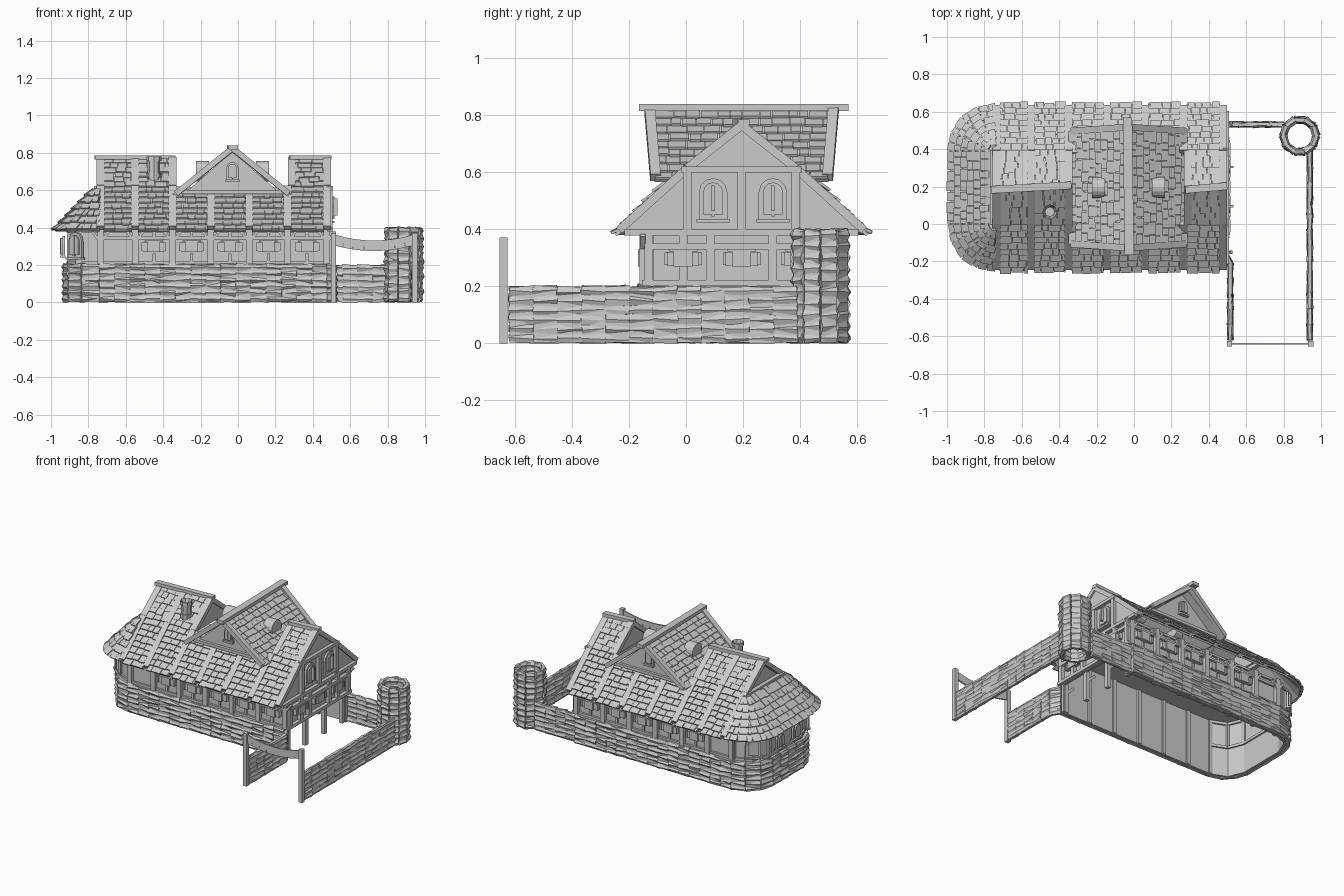
import bpy, bmesh, random
from math import pi, sin, cos, radians
from mathutils import Matrix, Vector

random.seed(4)
if "Cube" in bpy.data.objects:
    bpy.data.objects.remove(bpy.data.objects["Cube"])

grey = bpy.data.materials.new("plain grey")
grey.use_nodes = True
COLOUR = (0.6, 0.6, 0.6, 1)
grey.diffuse_color = COLOUR
grey.node_tree.nodes["Principled BSDF"].inputs["Base Color"].default_value = COLOUR

MID = 0.195                                   # depth of the main ridge
RIBS = [-0.735, -0.55, -0.35, -0.145, 0.06, 0.265, 0.475]
EAVE, KNEE, PEAK = (0.445, 0.385), (0.19, 0.615), (0, 0.765)
I = Matrix.Identity(4)


def finish(name, bm):
    mesh = bpy.data.meshes.new(name)
    bmesh.ops.recalc_face_normals(bm, faces=bm.faces)
    bm.to_mesh(mesh)
    bm.free()
    mesh.materials.append(grey)
    obj = bpy.data.objects.new(name, mesh)
    bpy.context.collection.objects.link(obj)


def box(bm, m, centre, size):
    bmesh.ops.create_cube(bm, size=1, matrix=m @ Matrix.Translation(centre) @ Matrix.Diagonal((*size, 1)))


def beam(bm, a, b, w, h):
    a, b = Vector(a), Vector(b)
    rot = (b - a).to_track_quat('X', 'Z').to_matrix().to_4x4()
    box(bm, Matrix.Translation((a + b) / 2) @ rot, (0, 0, 0), ((b - a).length, w, h))


def axes(origin, x, y, z):
    m = Matrix((x, y, z)).transposed().to_4x4()
    m.translation = origin
    return m


def prism(bm, points, offset):
    face = bm.faces.new([bm.verts.new(p) for p in points])
    ext = bmesh.ops.extrude_face_region(bm, geom=[face], use_keep_orig=True)
    bmesh.ops.translate(bm, vec=offset, verts=[v for v in ext["geom"] if isinstance(v, bmesh.types.BMVert)])


def facade(x, y, degrees):
    """Wall frame: local x runs along the wall, local -y points outwards."""
    return Matrix.Translation((x, y, 0)) @ Matrix.Rotation(radians(degrees), 4, 'Z')


def stones(bm, path, height, thick, row=0.034, width=0.083):
    """Courses of rough six-sided stones around a thin core."""
    rows = round(height / row)
    for a, b in zip(path, path[1:]):
        a, b = Vector((*a, 0)), Vector((*b, 0))
        along, length = (b - a).normalized(), (b - a).length
        normal = along.cross(Vector((0, 0, 1)))
        beam(bm, a + Vector((0, 0, height / 2)), b + Vector((0, 0, height / 2)), thick * 0.6, height * 0.97)
        count = max(1, round(length / width))
        step = length / count
        for r in range(rows):
            for i in range(count):
                pos = a + along * step * (i + 0.5) + Vector((0, 0, (r + 0.5) * height / rows))
                m = axes(pos, Vector((0, 0, 1)), normal, along) @ Matrix.Diagonal(
                    (height / rows / 1.73, thick / 2, step * 1.02, 1))
                r1, r2 = random.choice(((1.1, 0.72), (0.75, 1.1), (1, 0.95)))
                made = bmesh.ops.create_cone(bm, cap_ends=True, segments=6, radius1=r1, radius2=r2,
                                             depth=1, matrix=m)
                for v in made["verts"]:
                    v.co += along * random.uniform(-0.004, 0.004) + normal * random.uniform(-0.003, 0.003)
                    v.co.z = max(0, v.co.z + random.uniform(-0.005, 0.005))


def shingles(bm, a, b, c, d, tilt=0.2, row=0.043, width=0.055):
    """Overlapping boards on the slope with lower edge a-b and upper edge d-c."""
    a, b, c, d = map(Vector, (a, b, c, d))
    normal = (b - a).cross(d - a).normalized()
    prism(bm, [a, b, c, d], -normal * 0.012)
    rows = max(1, round((d - a).length / row))
    for r in range(rows):
        t = r / rows
        left, right = a.lerp(d, t), b.lerp(c, t)
        along = right - left
        run = along.length
        along.normalize()
        up = normal.cross(along)
        high = (d - a).length / rows
        m = axes(left, along, up, normal) @ Matrix.Rotation(-tilt, 4, 'X')
        x = 0
        while x < run - 0.004:
            w = min(width * random.uniform(0.6, 1.3), run - x)
            drop = random.uniform(0, 0.008)
            box(bm, m, (x + w / 2, high / 2 - drop, 0.006 + random.uniform(0, 0.005)),
                (w - 0.003, high * 1.15, 0.009))
            x += w


def arch(bm, m, x, z, w, h):
    """Arched window: rim, raised pane, mullion and sill."""
    for s, y, t in ((1, 0.0, 0.014), (0.7, -0.012, 0.012)):
        top = z + h / 2 - w / 2
        pts = [(x - w / 2 * s, y, z - h / 2 * s), (x + w / 2 * s, y, z - h / 2 * s)]
        pts += [(x + cos(k * pi / 6) * w / 2 * s, y, top + sin(k * pi / 6) * w / 2 * s) for k in range(7)]
        prism(bm, [m @ Vector(p) for p in pts], m.to_3x3() @ Vector((0, -t, 0)))
    box(bm, m, (x, -0.02, z), (w * 0.1, 0.014, h * 0.8))
    box(bm, m, (x, -0.012, z - h / 2), (w * 1.15, 0.03, 0.012))


def small_window(bm, m, x, z=0.297):
    box(bm, m, (x, -0.006, z), (0.115, 0.02, 0.048))
    box(bm, m, (x, -0.014, z), (0.066, 0.026, 0.054))
    for s in (-1, 1):
        box(bm, m, (x + s * 0.06, -0.01, z), (0.012, 0.024, 0.045))
    box(bm, m, (x, -0.012, z + 0.03), (0.1, 0.026, 0.01))


def outline(r, steps, spread=0.17):
    """Plan of the house: straight sides and a rounded far end."""
    pts = [(0.475, MID - spread - r)]
    for y, start in ((MID - spread, 270), (MID + spread, 180)):
        pts += [(-0.74 + r * cos(radians(start - 90 * k / steps)),
                 y + r * sin(radians(start - 90 * k / steps))) for k in range(steps + 1)]
    return pts + [(0.475, MID + spread + r)]


# Stone base, yard walls and round tower
bm = bmesh.new()
stones(bm, outline(0.18, 3), 0.205, 0.042)
finish("stone_base", bm)
bm = bmesh.new()
for path in ([(0.48, -0.15), (0.515, -0.21), (0.515, -0.62)], [(0.94, -0.62), (0.94, 0.39)],
             [(0.48, 0.532), (0.8, 0.532)]):
    stones(bm, path, 0.2, 0.032)
finish("yard_walls", bm)
bm = bmesh.new()
ring = [(0.886 + 0.089 * cos(k * pi / 5), 0.472 + 0.089 * sin(k * pi / 5)) for k in range(11)]
stones(bm, ring, 0.4, 0.04, 0.04, 0.06)
finish("round_tower", bm)

# Gate posts and sagging crossbar
bm = bmesh.new()
for x in (0.51, 0.945):
    box(bm, I, (x, -0.64, 0.186), (0.028, 0.028, 0.372))
for k in range(8):
    ends = [(0.51 + 0.435 * t, -0.64, 0.335 - 0.13 * t * (1 - t)) for t in (k / 8, (k + 1) / 8)]
    beam(bm, *ends, 0.01, 0.056)
finish("gate", bm)

# Plastered walls reaching the ground behind the stones, ceiling and gable panels
bm = bmesh.new()
plan = outline(0.158, 2)
for a, b in zip(plan, plan[1:]):
    beam(bm, (*a, 0.2), (*b, 0.2), 0.014, 0.395)
beam(bm, (0.475, plan[0][1], 0.3), (0.475, plan[-1][1], 0.3), 0.014, 0.2)
prism(bm, [(*p, 0.392) for p in plan], (0, 0, 0.008))
half = [(-0.425, 0.39), (-0.185, 0.605), (0, 0.755), (0.185, 0.605), (0.425, 0.39)]
prism(bm, [(0.47, MID + y, z) for y, z in half], (0.014, 0, 0))
for x in (-0.72, -0.352, 0.282):
    prism(bm, [(x, MID + y, z) for y, z in half[1:4]], (0.012, 0, 0))
for y in (-0.05, 0.43):
    prism(bm, [(-0.29, y, 0.58), (0.23, y, 0.58), (-0.03, y, 0.805)], (0, 0.012, 0))
finish("plaster_walls", bm)

# Timber framing and windows on every side
frame, windows = bmesh.new(), bmesh.new()
for side in (-1, 1):
    m = facade(0, MID + side * 0.337, 0 if side < 0 else 180)
    for x in RIBS:
        x *= -side
        box(frame, m, (x, -0.004, 0.3), (0.034, 0.036, 0.19))
        box(frame, m, (x, 0.018, 0.196), (0.026, 0.02, 0.39))
        for s in (-1, 1):
            beam(frame, m @ Vector((x, -0.01, 0.32)), m @ Vector((x + s * 0.045, -0.01, 0.38)), 0.018, 0.014)
    for z in (0.212, 0.345, 0.382):
        box(frame, m, (side * 0.13, 0, z), (1.21, 0.024, 0.016))
    for a, b in zip(RIBS[1:], RIBS[2:]):
        small_window(windows, m, -side * (a + b) / 2)
        for z in (0.24, 0.365):
            box(frame, m, (-side * (a + b) / 2, 0, z), (0.016, 0.02, 0.04))
for a, b in zip(plan[1:-1], plan[2:-1]):
    for z in (0.212, 0.382):
        beam(frame, (*a, z), (*b, z), 0.036, 0.018)
    box(frame, I, (*b, 0.3), (0.034, 0.034, 0.19))
left = facade(-0.925, MID, -90)
for x in (-0.09, 0.09):
    arch(windows, left, x, 0.3, 0.08, 0.11)
for s, angle in ((-1, -45), (1, -135)):
    arch(windows, facade(-0.862, MID + s * 0.29, angle), 0, 0.305, 0.1, 0.14)

# Open gable end with its porch posts
m = facade(0.488, MID, 90)
for x in (-0.325, -0.205, -0.11, 0.11, 0.205, 0.325):
    box(frame, m, (x, -0.004, 0.3), (0.03, 0.028, 0.19))
for z, w in ((0.212, 0.7), (0.34, 0.66), (0.39, 0.82), (0.61, 0.42)):
    box(frame, m, (0, -0.004, z), (w, 0.03, 0.022))
for x in (-0.19, 0, 0.19):
    box(frame, m, (x, -0.004, 0.5), (0.03, 0.026, 0.21))
for x in (-0.205, 0, 0.205):
    small_window(windows, m, x)
for x in (-0.1, 0.11):
    arch(windows, m, x, 0.505, 0.1, 0.15)
    box(windows, m, (x, -0.024, 0.51), (0.012, 0.04, 0.09))
for x in (-0.32, -0.11, 0.1, 0.3):
    box(frame, I, (0.465, MID + x, 0.105), (0.028, 0.028, 0.21))
    beam(frame, (0.465, MID + x, 0.14), (0.4, MID + x, 0.2), 0.018, 0.018)

# Cross gable trim: leaning bargeboards, tie beams and a small arched window
for side in (-1, 1):
    m = facade(-0.03, MID + side * 0.245, 0 if side < 0 else 180)
    arch(windows, m, 0, 0.7, 0.065, 0.1)
    box(frame, m, (0, -0.005, 0.59), (0.54, 0.03, 0.02))
    for s in (-1, 1):
        beam(frame, (-0.03 + s * 0.3, MID + side * 0.302, 0.582), (-0.03, MID + side * 0.323, 0.824), 0.036, 0.03)
finish("timber_frame", frame)
finish("windows", windows)

# Main roof: shingled bays between smooth ribs, left open below the cross gable
bm, ribs = bmesh.new(), bmesh.new()
for side in (-1, 1):
    def at(x, p):
        return (x, MID + side * p[0], p[1])
    for i, (a, b) in enumerate(zip(RIBS, RIBS[1:])):
        a, b = a + 0.016, b - 0.016
        for low, high, tilt in ((EAVE, KNEE, 0.27), (KNEE, PEAK, 0.1)):
            if low == EAVE or i in (0, 1, 5):
                quad = [at(a, low), at(b, low), at(b, high), at(a, high)]
                if side > 0:
                    quad = [quad[k] for k in (1, 0, 3, 2)]
                shingles(bm, *quad, tilt)
    for i, x in enumerate(RIBS):
        beam(ribs, at(x, (0.43, 0.397)), at(x, KNEE), 0.042, 0.03)
        if i not in (3, 4):
            inset = 0.022 if i == 5 else 0
            beam(ribs, at(x + inset, KNEE), at(x + inset, PEAK), 0.042, 0.03)
finish("main_roof_shingles", bm)
beam(ribs, (-0.765, MID - 0.012, 0.775), (-0.335, MID + 0.012, 0.775), 0.04, 0.022)
beam(ribs, (0.275, MID - 0.012, 0.775), (0.498, MID + 0.008, 0.775), 0.04, 0.022)
finish("roof_ribs", ribs)

# Rounded roof end: a straight slope joined by two fans
bm = bmesh.new()
rim, hub = outline(0.245, 4, 0.195)[1:-1], outline(0.035, 4, 0.195)[1:-1]
for k in range(len(rim) - 1):
    shingles(bm, (*rim[k + 1], 0.388), (*rim[k], 0.388), (*hub[k], 0.605), (*hub[k + 1], 0.605), row=0.05)
prism(bm, [(*p, 0.6) for p in hub], (0, 0, 0.01))
beam(bm, (-0.755, MID - 0.2, 0.612), (-0.755, MID + 0.2, 0.612), 0.03, 0.02)
finish("rounded_roof_end", bm)

# Cross roof with ridge beam and two eyebrow vents
bm = bmesh.new()
near, far = MID - 0.305, MID + 0.305
shingles(bm, (-0.335, far, 0.575), (-0.335, near, 0.575), (-0.03, near, 0.815), (-0.03, far, 0.815))
shingles(bm, (0.275, near, 0.575), (0.275, far, 0.575), (-0.03, far, 0.815), (-0.03, near, 0.815))
beam(bm, (-0.025, MID - 0.36, 0.828), (-0.035, MID + 0.375, 0.828), 0.05, 0.024)
for s in (-1, 1):
    bmesh.ops.create_cone(bm, cap_ends=True, segments=16, radius1=0.055, radius2=0.055, depth=0.07,
                          matrix=Matrix.Translation((-0.03 + s * 0.16, MID, 0.7)) @ Matrix.Rotation(pi / 2, 4, 'Y'))
finish("cross_roof", bm)

# Chimney with a flared rim and an open top
bm = bmesh.new()
for r, z, h in ((0.033, 0.71, 0.13), (0.04, 0.767, 0.025), (0.038, 0.68, 0.025)):
    bmesh.ops.create_cone(bm, cap_ends=True, segments=8, radius1=r, radius2=r, depth=h,
                          matrix=Matrix.Translation((-0.45, 0.065, z)))
for face in [f for f in bm.faces if f.normal.z > 0.9 and f.calc_center_median().z > 0.77]:
    bmesh.ops.inset_region(bm, faces=[face], thickness=0.018)
    bmesh.ops.translate(bm, vec=(0, 0, -0.05), verts=face.verts)
finish("chimney", bm)
